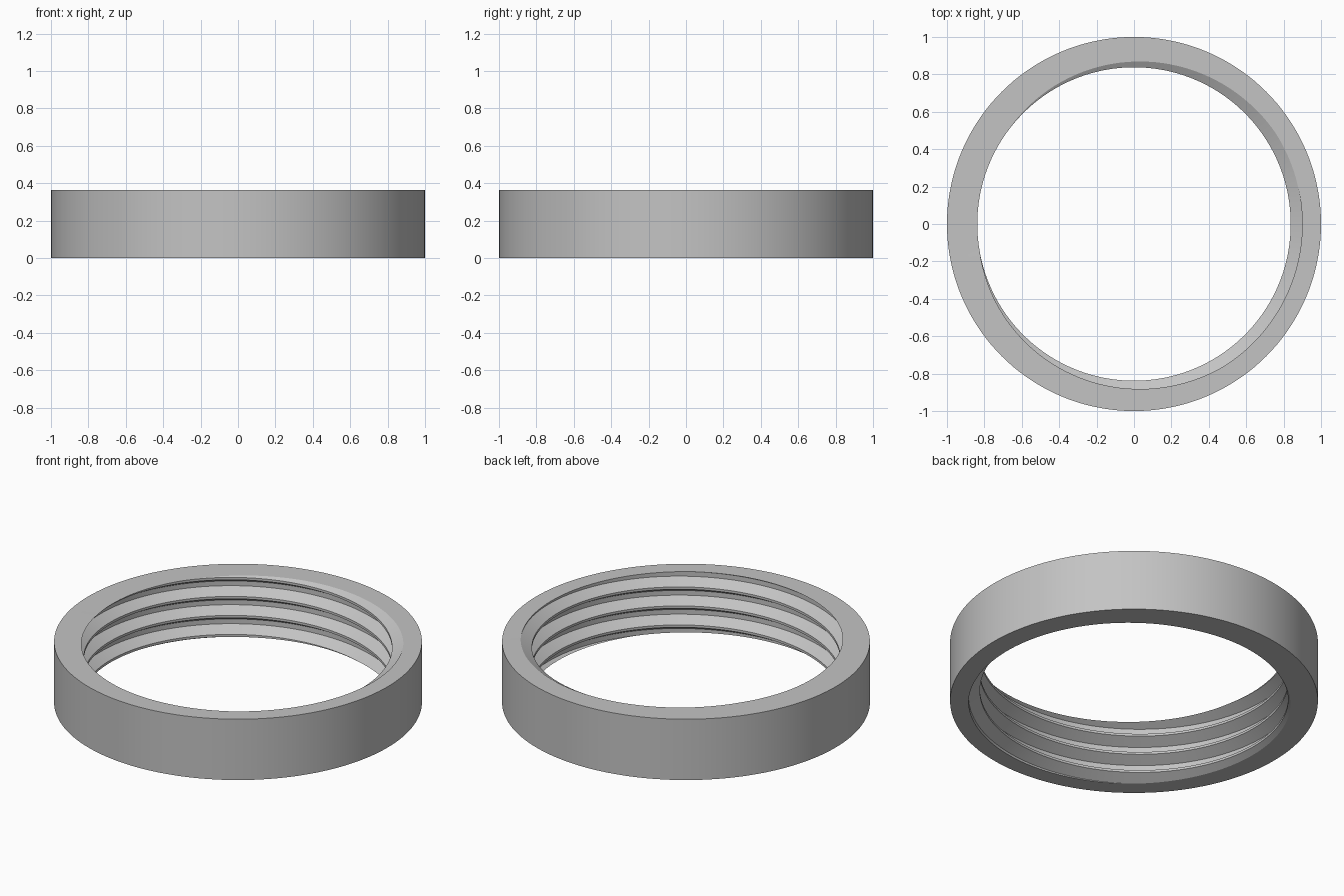
import bpy
import bmesh
from math import cos, sin, tau, radians

cube = bpy.data.objects.get("Cube")
if cube:
    bpy.data.objects.remove(cube, do_unlink=True)

HEIGHT = 0.365
OUTER = 1.0
CREST = 0.838
PITCH = 0.114
ROOT = CREST + 0.5413 * PITCH
SEGMENTS = 144

# Thread profile over one pitch: (radius, height as a fraction of the pitch)
profile = [(CREST, -1 / 16), (CREST, 1 / 16), (ROOT, 3 / 8), (ROOT, 5 / 8)]
STEP = len(profile)
PHASE = radians(168)  # angle where a crest meets the top face
LEVELS = range(-6 * STEP, 4 * STEP)


def polar(radius, angle, z):
    return (radius * cos(angle), radius * sin(angle), z)


bm = bmesh.new()

# Right-handed helical thread surface, longer than the ring
columns = []
for j in range(SEGMENTS):
    angle = tau * j / SEGMENTS
    column = {}
    for level in LEVELS:
        turn, k = divmod(level, STEP)
        radius, offset = profile[k]
        z = HEIGHT + PITCH * ((angle - PHASE) / tau + turn + offset)
        column[level] = bm.verts.new(polar(radius, angle, z))
    columns.append(column)

for j in range(SEGMENTS):
    # The last column joins the first one a full turn higher
    last = j == SEGMENTS - 1
    here, there = columns[j], columns[0 if last else j + 1]
    shift = STEP if last else 0
    for level in LEVELS:
        if level + 1 in here and level + 1 + shift in there:
            bm.faces.new((here[level], here[level + 1],
                          there[level + 1 + shift], there[level + shift]))

# Trim the thread flush with both end faces
for z, up in ((0, -1), (HEIGHT, 1)):
    bmesh.ops.bisect_plane(bm, geom=bm.verts[:] + bm.edges[:] + bm.faces[:],
                           plane_co=(0, 0, z), plane_no=(0, 0, up),
                           clear_outer=True)
bmesh.ops.remove_doubles(bm, verts=bm.verts[:], dist=0.0002)

# Outer wall
rims = [[bm.verts.new(polar(OUTER, tau * j / SEGMENTS, z)) for j in range(SEGMENTS)]
        for z in (0, HEIGHT)]
for j in range(SEGMENTS):
    n = (j + 1) % SEGMENTS
    bm.faces.new((rims[0][j], rims[0][n], rims[1][n], rims[1][j]))

# Flat end faces between the outer wall and the trimmed thread
for z, up in ((0, -1), (HEIGHT, 1)):
    border = [e for e in bm.edges if e.is_boundary
              and all(abs(v.co.z - z) < 0.001 for v in e.verts)]
    bmesh.ops.triangle_fill(bm, use_beauty=True, use_dissolve=False,
                            edges=border, normal=(0, 0, up))
bmesh.ops.recalc_face_normals(bm, faces=bm.faces[:])

mesh = bpy.data.meshes.new("threaded_ring")
bm.to_mesh(mesh)
bm.free()
ring = bpy.data.objects.new("threaded_ring", mesh)
bpy.context.collection.objects.link(ring)

# Plain grey finish
grey = bpy.data.materials.new("plain_grey")
grey.use_nodes = True
colour = (0.55, 0.55, 0.55, 1)
grey.diffuse_color = colour
grey.node_tree.nodes["Principled BSDF"].inputs["Base Color"].default_value = colour
mesh.materials.append(grey)

bpy.ops.object.select_all(action="DESELECT")
ring.select_set(True)
bpy.context.view_layer.objects.active = ring
bpy.ops.object.shade_smooth_by_angle(angle=radians(25))
